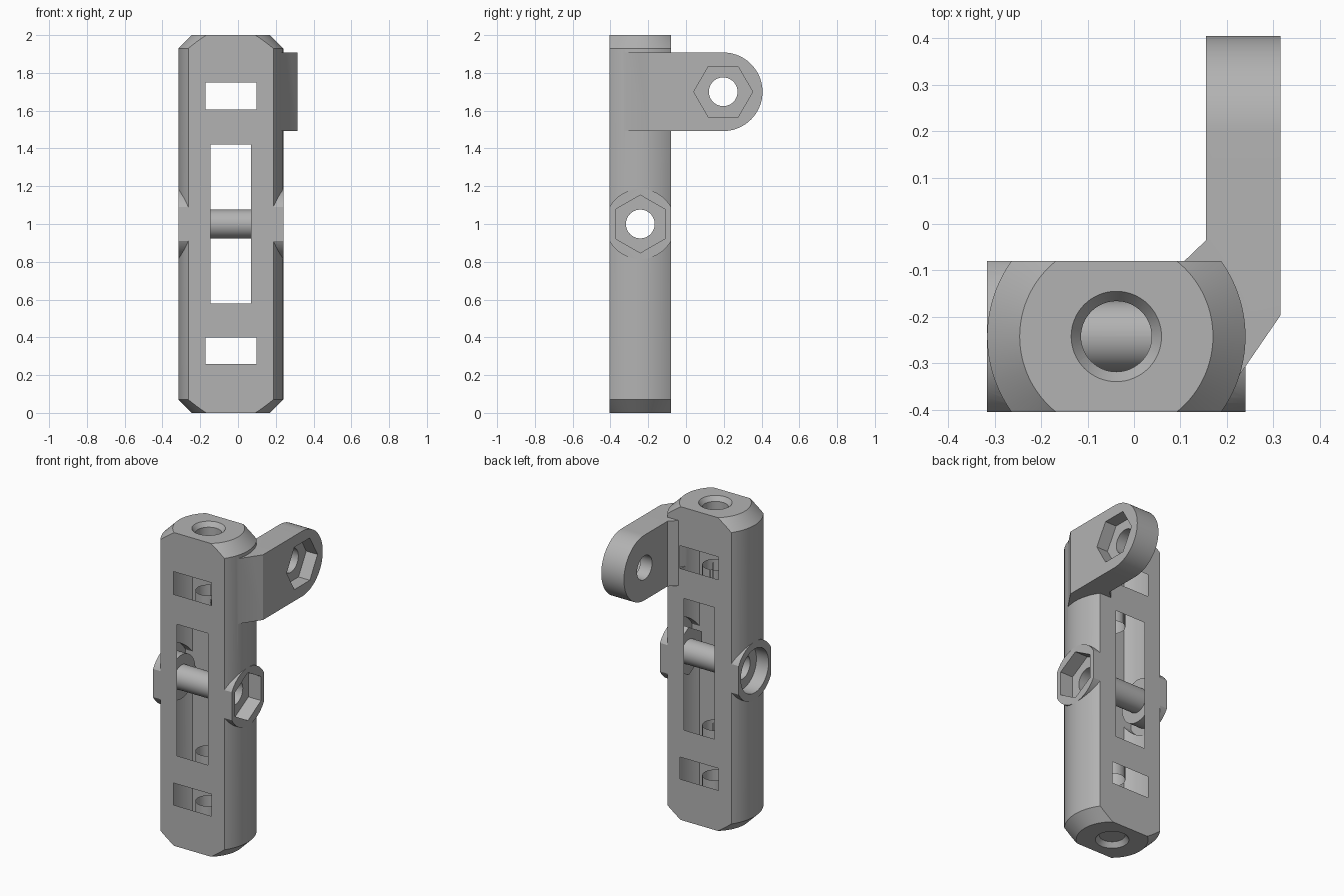
import bpy, bmesh
from math import pi, cos, sin, radians
from mathutils import Matrix, Vector

old = bpy.data.objects.get("Cube")
if old:
    bpy.data.objects.remove(old, do_unlink=True)

# Single grey plastic
grey = bpy.data.materials.new("grey_plastic")
grey.use_nodes = True
colour = (0.45, 0.45, 0.45, 1)
grey.diffuse_color = colour
grey.node_tree.nodes["Principled BSDF"].inputs["Base Color"].default_value = colour

CX, CY = -0.038, -0.242           # centre line of the body
FRONT, BACK = -0.405, -0.08       # flat faces of the body
RADIUS, CHAMFER = 0.278, 0.07
HOLE = 0.076
BOSS_Z, ARM_Y, ARM_Z, ARM_R = 1.0, 0.197, 1.70, 0.208


def make(name, bm):
    bmesh.ops.recalc_face_normals(bm, faces=bm.faces)
    mesh = bpy.data.meshes.new(name)
    bm.to_mesh(mesh)
    bm.free()
    mesh.materials.append(grey)
    obj = bpy.data.objects.new(name, mesh)
    bpy.context.collection.objects.link(obj)
    return obj


def box(name, x, y, z):
    bm = bmesh.new()
    bmesh.ops.create_cube(bm, size=1)
    for v in bm.verts:
        v.co = Vector([a + (c + 0.5) * (b - a) for c, (a, b) in zip(v.co, (x, y, z))])
    return make(name, bm)


def prism(name, points, direction):
    """Extrude a closed outline along a direction."""
    bm = bmesh.new()
    face = bm.faces.new([bm.verts.new(p) for p in points])
    ext = bmesh.ops.extrude_face_region(bm, geom=[face])["geom"]
    bmesh.ops.translate(bm, vec=direction, verts=[g for g in ext if isinstance(g, bmesh.types.BMVert)])
    return make(name, bm)


def rod(name, x0, x1, y, z, r, sides=64, turn=0):
    """Round or polygonal bar along x."""
    ring = [(x0, y + r * cos(turn + 2 * pi * i / sides), z + r * sin(turn + 2 * pi * i / sides))
            for i in range(sides)]
    return prism(name, ring, (x1 - x0, 0, 0))


def post(name, z0, z1, r0, r1, sides=96):
    """Upright cylinder or cone on the body centre line."""
    bm = bmesh.new()
    bmesh.ops.create_cone(bm, cap_ends=True, segments=sides, radius1=r0, radius2=r1,
                          depth=z1 - z0, matrix=Matrix.Translation((CX, CY, (z0 + z1) / 2)))
    return make(name, bm)


def combine(target, tool, operation):
    mod = target.modifiers.new(operation.lower(), "BOOLEAN")
    mod.object, mod.operation, mod.solver = tool, operation, "EXACT"
    bpy.context.view_layer.objects.active = target
    bpy.ops.object.modifier_apply(modifier=mod.name)
    bpy.data.objects.remove(tool, do_unlink=True)


# Round body with bevelled ends
bm = bmesh.new()
bmesh.ops.create_cone(bm, cap_ends=True, segments=128, radius1=RADIUS, radius2=RADIUS,
                      depth=2, matrix=Matrix.Translation((CX, CY, 1)))
rims = [e for e in bm.edges if abs(e.verts[0].co.z - e.verts[1].co.z) < 0.01]
bmesh.ops.bevel(bm, geom=rims, offset=CHAMFER, segments=1, affect="EDGES")
body = make("hinge_body", bm)

# Cross boss, then trim both to the flat front and back
combine(body, rod("boss", CX - RADIUS, CX + RADIUS, CY, BOSS_Z, 0.186), "UNION")
combine(body, box("trim", (-1, 1), (FRONT, BACK), (-1, 3)), "INTERSECT")

# Side arm: plan outline trimmed by a round-ended side outline
plan = [(0.155, 0.6), (0.315, 0.6), (0.315, -0.197), (0.219, -0.337),
        (0.13, -0.24), (0.108, -0.08), (0.155, -0.035)]
arm = prism("arm", [(x, y, ARM_Z - ARM_R) for x, y in plan], (0, 0, 2 * ARM_R))
side = [(0, -0.6, ARM_Z - ARM_R)]
side += [(0, ARM_Y + ARM_R * cos(a), ARM_Z + ARM_R * sin(a))
         for a in (radians(-90 + 5 * i) for i in range(37))]
side += [(0, -0.6, ARM_Z + ARM_R)]
combine(arm, prism("round_end", side, (0.5, 0, 0)), "INTERSECT")
combine(body, arm, "UNION")

# Bore along the body with countersunk ends
cutters = [post("bore", -0.1, 2.1, HOLE, HOLE, 64),
           post("top_countersink", 1.97, 2.001, HOLE - 0.001, 0.098, 64),
           post("bottom_countersink", -0.001, 0.03, 0.098, HOLE - 0.001, 64)]
# Windows through the body
for half, low, high in ((0.135, 0.26, 0.40), (0.108, 0.58, 1.42), (0.135, 1.605, 1.75)):
    cutters.append(box("window", (CX - half, CX + half), (-0.6, 0.02), (low, high)))
# Cross holes, nut pockets and screw head recess
cutters += [rod("boss_hole", -0.5, 0.5, CY, BOSS_Z, HOLE),
            rod("boss_nut", 0.15, 0.4, CY, BOSS_Z, 0.153, 6, pi / 2),
            rod("screw_recess", -0.5, -0.23, CY, BOSS_Z, 0.14),
            rod("arm_hole", 0.1, 0.5, ARM_Y, ARM_Z, HOLE),
            rod("arm_nut", 0.235, 0.5, ARM_Y, ARM_Z, 0.156, 6)]
for cutter in cutters:
    combine(body, cutter, "DIFFERENCE")

bpy.ops.object.select_all(action="DESELECT")
body.select_set(True)
bpy.context.view_layer.objects.active = body
bpy.ops.object.shade_smooth_by_angle(angle=radians(25))
